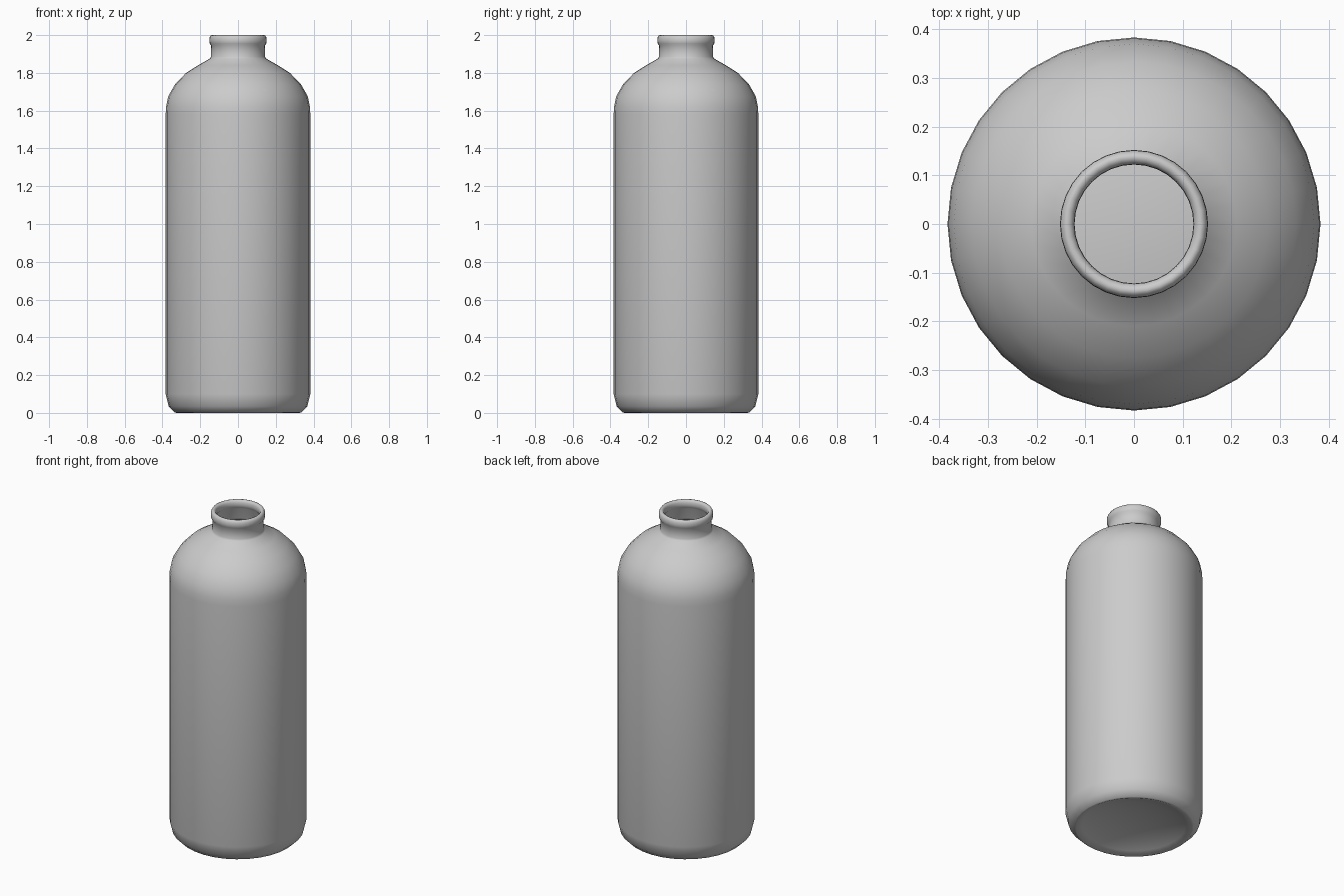
import bpy
import bmesh
import math

cube = bpy.data.objects.get("Cube")
if cube:
    bpy.data.objects.remove(cube, do_unlink=True)

SIDES = 32

grey = bpy.data.materials.new("plain_grey")
grey.use_nodes = True
colour = (0.6, 0.6, 0.6, 1)
grey.diffuse_color = colour
grey.node_tree.nodes["Principled BSDF"].inputs["Base Color"].default_value = colour


def lathe(name, profile):
    """Spin a profile of (radius, height) points around the z axis."""
    bm = bmesh.new()
    rings = []
    for r, z in profile:
        if r == 0:
            rings.append([bm.verts.new((0, 0, z))] * SIDES)
        else:
            rings.append([bm.verts.new((r * math.cos(math.tau * i / SIDES),
                                        r * math.sin(math.tau * i / SIDES), z))
                          for i in range(SIDES)])
    for a, b in zip(rings, rings[1:]):
        for i in range(SIDES):
            j = (i + 1) % SIDES
            corners = dict.fromkeys((a[i], a[j], b[j], b[i]))
            bm.faces.new(list(corners))
    bmesh.ops.recalc_face_normals(bm, faces=bm.faces)
    mesh = bpy.data.meshes.new(name)
    bm.to_mesh(mesh)
    bm.free()
    mesh.materials.append(grey)
    obj = bpy.data.objects.new(name, mesh)
    bpy.context.collection.objects.link(obj)
    bpy.ops.object.select_all(action="DESELECT")
    obj.select_set(True)
    bpy.context.view_layer.objects.active = obj
    bpy.ops.object.shade_smooth_by_angle(angle=math.radians(50))
    return obj


# Outer skin: domed base, rounded heel, straight wall, shoulder and neck
base = [(0, 0.06), (0.12, 0.053), (0.22, 0.036), (0.29, 0.015), (0.325, 0)]
wall = [(0.335, 0.003), (0.367, 0.035), (0.383, 0.1), (0.383, 1.58)]
shoulder = [(0.381, 1.62), (0.37, 1.675), (0.333, 1.74), (0.275, 1.8),
            (0.21, 1.841), (0.15, 1.875)]
neck = [(0.144, 1.885), (0.143, 1.945)]

# Rolled lip, then the inside of the neck and body
lip = [(0.15, 1.955), (0.152, 1.97), (0.151, 1.987), (0.144, 1.998),
       (0.137, 2.0), (0.129, 1.997), (0.123, 1.987), (0.122, 1.97),
       (0.125, 1.955), (0.133, 1.945)]
thickness = 0.01
inside = [(max(r - thickness, 0), z) for r, z in reversed(wall + shoulder + neck[:1])]
inside[-1] = (0.325, 0.012)
floor = [(r, z + thickness) for r, z in reversed(base[:-1])]

lathe("bottle", base + wall + shoulder + neck + lip + inside + floor)
